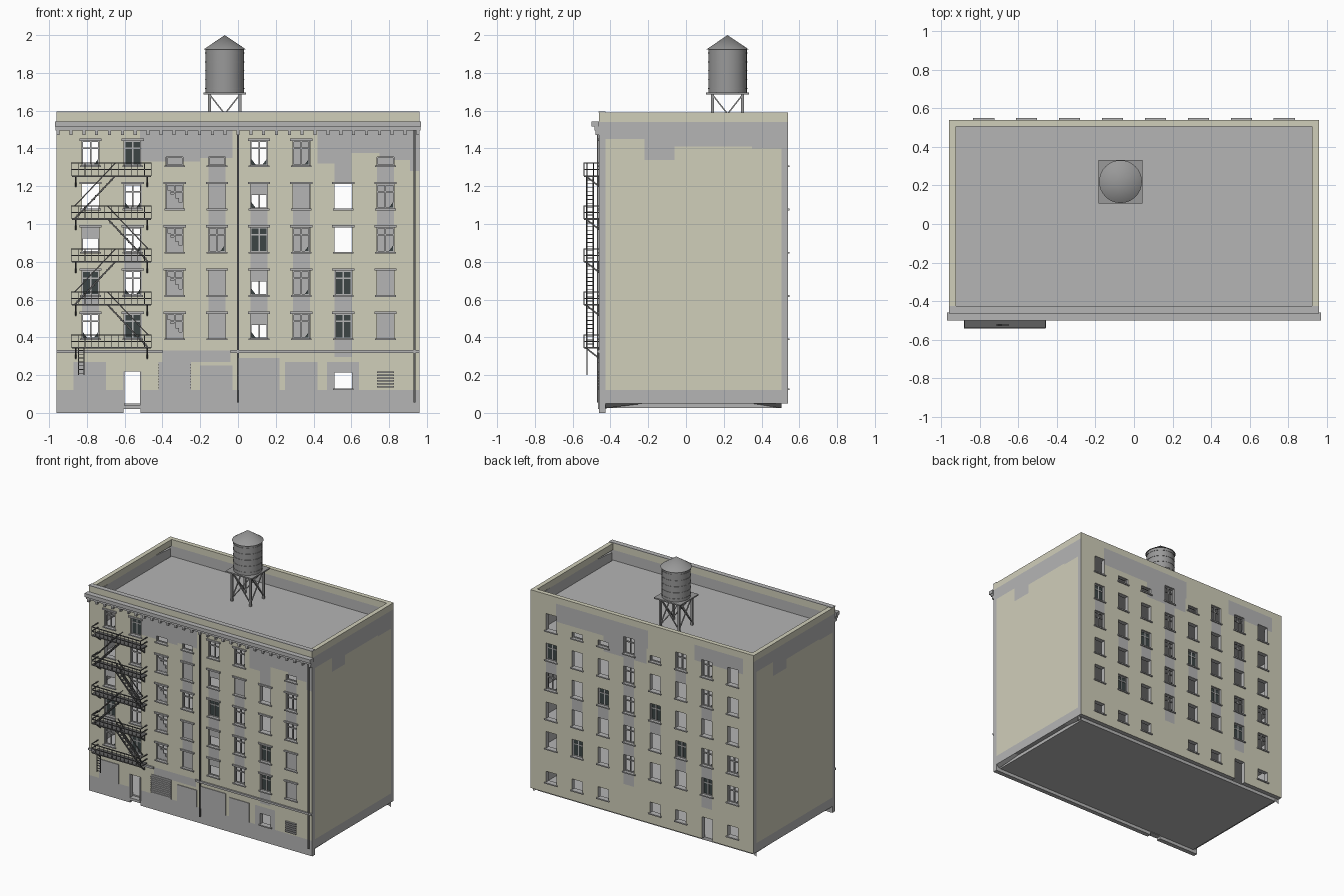
import bpy, bmesh
from math import pi
from mathutils import Matrix, Vector

if "Cube" in bpy.data.objects:
    bpy.data.objects.remove(bpy.data.objects["Cube"])


def material(name, r, g, b):
    m = bpy.data.materials.new(name)
    m.use_nodes = True
    m.diffuse_color = (r, g, b, 1)
    m.node_tree.nodes["Principled BSDF"].inputs["Base Color"].default_value = (r, g, b, 1)
    return m


CREAM = material("cream_stucco", .63, .62, .49)
GREY = material("grey_plaster", .46, .46, .46)
IRON = material("dark_iron", .12, .12, .12)
TANK = material("tank_grey", .32, .32, .32)
GLASS = material("dark_glass", .045, .06, .06)

CY = .04            # depth centre of the building
W, D = .96, .5      # half width, half depth
THICK = .035
TOP = 1.54          # wall top below the parapet
ROOF = 1.46
PITCH = .223        # window column spacing
HALF = .045         # half window width
COLS = [(i - 3.5) * PITCH for i in range(8)]


def box(bm, x0, x1, y0, y1, z0, z1):
    mat = Matrix.Translation(((x0 + x1) / 2, (y0 + y1) / 2, (z0 + z1) / 2))
    bmesh.ops.create_cube(bm, size=1, matrix=mat @ Matrix.Diagonal((x1 - x0, y1 - y0, z1 - z0, 1)))


def bar(bm, p, q, r):
    p, q = Vector(p), Vector(q)
    rot = (q - p).to_track_quat('Z', 'Y').to_matrix().to_4x4()
    size = Matrix.Diagonal((2 * r, 2 * r, (q - p).length, 1))
    bmesh.ops.create_cube(bm, size=1, matrix=Matrix.Translation((p + q) / 2) @ rot @ size)


def drum(bm, x, y, z0, z1, r0, r1):
    bmesh.ops.create_cone(bm, cap_ends=True, segments=32, radius1=r0, radius2=r1, depth=z1 - z0,
                          matrix=Matrix.Translation((x, y, (z0 + z1) / 2)))


def finish(bm, name, mats, turn=None, smooth=False):
    me = bpy.data.meshes.new(name)
    bm.to_mesh(me)
    bm.free()
    for m in mats:
        me.materials.append(m)
    ob = bpy.data.objects.new(name, me)
    bpy.context.scene.collection.objects.link(ob)
    if turn is not None:
        ob.location.y = CY
        ob.rotation_euler.z = turn
    if smooth:
        bpy.ops.object.select_all(action='DESELECT')
        ob.select_set(True)
        bpy.context.view_layer.objects.active = ob
        bpy.ops.object.shade_smooth_by_angle()
    return ob


def inside(rects, u, v):
    return any(a < u < b and c < v < d for a, b, c, d in rects)


# Wall: a grid of cells, left open at the windows and grey in the bare patches
def wall(name, turn, half, dist, z0, holes, patches):
    rects = holes + patches
    us = sorted({round(min(max(u, -half), half), 3) for r in rects for u in r[:2]} | {-half, half})
    vs = sorted({round(min(max(v, z0), TOP), 3) for r in rects for v in r[2:]} | {z0, TOP})
    bm = bmesh.new()
    grid = [[bm.verts.new((u, -dist, v)) for v in vs] for u in us]
    for i in range(len(us) - 1):
        for j in range(len(vs) - 1):
            u, v = (us[i] + us[i + 1]) / 2, (vs[j] + vs[j + 1]) / 2
            if not inside(holes, u, v):
                f = bm.faces.new((grid[i][j], grid[i + 1][j], grid[i + 1][j + 1], grid[i][j + 1]))
                f.material_index = int(inside(patches, u, v))
    bmesh.ops.delete(bm, geom=[v for v in bm.verts if not v.link_faces], context='VERTS')
    ob = finish(bm, name, [CREAM, GREY], turn)
    mod = ob.modifiers.new("thickness", 'SOLIDIFY')
    mod.thickness, mod.offset = THICK, -1
    mod.material_offset = mod.material_offset_rim = 1


# Window codes: o open, f broken frame, d dark glass, h half boarded, b boarded,
# s stepped infill, l low opening; a capital adds a bare strip below
def facade(name, turn, z0, rows, holes, patches, lintels):
    frame, glass, trim = bmesh.new(), bmesh.new(), bmesh.new()
    holes, patches = list(holes), list(patches)
    y = .02 - D
    for k, row in enumerate(rows):
        ground = k == len(rows) - 1
        base, h = (.13, .085) if ground else (1.31 - .229 * k, .13)
        for u, code in zip(COLS, row):
            if code == '.':
                continue
            if code.isupper():
                patches.append((u - HALF, u + HALF, base - .099, base))
            c, a, b = code.lower(), u - HALF, u + HALF
            t = base + (.045 if c == 'l' else h)
            m = base + h * .7
            holes.append((a, b, base, t))
            box(trim, a - .01, b + .01, -D - .009, -D + .01, base - .009, base)
            if lintels and not ground and c != 'l':
                box(trim, a - .014, b + .014, -D - .009, -D + .01, t, t + .012)
            if c != 'o':
                for p, q in ((a, a + .006), (b - .006, b)):
                    box(frame, p, q, y - .005, y + .005, base, t)
                for p, q in ((base, base + .006), (t - .006, t)):
                    box(frame, a, b, y - .005, y + .005, p, q)
            if c in 'fds':
                box(frame, u - .004, u + .004, y - .005, y + .005, base, t)
                box(frame, a, b, y - .005, y + .005, m - .004, m + .004)
            if c == 'd':
                box(glass, a, b, y - .001, y + .001, base, t)
            if c == 'f':
                glass.faces.new([glass.verts.new(p) for p in
                                 ((b - .03, y, base), (b, y, base), (b, y, base + .04))])
            if c in 'bh':
                box(frame, a, b, y - .008, y, base if c == 'b' else base + h * .55, t)
            if c == 's':
                for s in range(4):
                    box(frame, a + s * .0225, a + s * .0225 + .0225, y - .003, y + .008,
                        base, t - .03 - s * .022)
    wall(name + "_wall", turn, W, D, z0, holes, patches)
    finish(frame, name + "_window_frames", [GREY], turn)
    finish(glass, name + "_window_glass", [GLASS], turn)
    finish(trim, name + "_sills", [GREY], turn)


# Front and back walls
panels = [(-.87, -.7, .12, .27), (-.42, -.25, .12, .27), (-.2, -.03, .12, .25),
          (0, .22, .12, .29), (.25, .42, .12, .27)]
front_patches = panels + [
    (-W, W, 0, .12), (-.4, -.04, .27, .33), (.47, .64, .12, .27),
    (-.52, -.2, 1.33, TOP), (-.2, -.03, 1.35, TOP), (.42, .51, 1.32, TOP), (.51, .6, 1.22, TOP),
    (.6, .75, 1.375, TOP), (.75, .91, 1.34, TOP), (.91, W, 1.28, TOP)]
door = (-.605, -.515)
facade("front", 0, 0, ["fdlLff.L", "ofsBHBoF", "hFsfDFof", "DfsBHFDb", "fdsbhfDb", "......o."],
       [(*door, 0, .22)], front_patches, True)
back_rows = ["ofFlFllo", "oFooFooD", "oooDFDOf", "fFDoFooo", "fDooFodo", "o.oo.ooo"]
facade("back", pi, .05, [r[::-1] for r in back_rows], [(-door[1], -door[0], .05, .22)],
       [(-.74, .05, 1.4, TOP), (-.33, .04, 1.28, TOP), (.45, .87, 1.42, TOP)], False)

# Side walls between front and back
side_patches = [(-D, -.26, 1.45, TOP), (-.26, -.1, 1.34, TOP), (-.1, .31, 1.41, TOP),
                (.31, D, 1.4, TOP), (-D, D, 0, .12)]
for name, turn in (("right_side_wall", pi / 2), ("left_side_wall", -pi / 2)):
    wall(name, turn, D - THICK, W, .05, [], side_patches)

# Parapet ring
bm = bmesh.new()
back, front = CY + D, CY - D
for x0, x1, y0, y1 in ((-W, W, front, front + THICK), (-W, W, back - THICK, back),
                       (-W, THICK - W, front + THICK, back - THICK),
                       (W - THICK, W, front + THICK, back - THICK)):
    box(bm, x0, x1, y0, y1, TOP, 1.59)
finish(bm, "parapet", [CREAM])

# Roof, storey floors, inner partitions and base slab
bm = bmesh.new()
ix, iy = W - THICK, D - THICK
for z in [ROOF - .02] + [1.24 - .229 * i for i in range(5)]:
    box(bm, -ix, ix, CY - iy, CY + iy, z, z + .02)
box(bm, -ix, ix, CY - iy, CY + iy, .025, .05)
for a, b in ((-.45, 0), (.22, .44), (.67, ix)):
    box(bm, a, b, CY - .01, CY + .01, .05, ROOF - .02)
finish(bm, "roof_and_floors", [GREY])

# Cornice with dentils, coping and string course
bm = bmesh.new()
box(bm, -.97, .97, -.5, front, 1.515, 1.543)
box(bm, -.965, .965, -.485, front, 1.495, 1.515)
box(bm, -W, W, front - .004, front + THICK, 1.59, 1.595)
for i in range(29):
    x = -.952 + i * .068
    box(bm, x - .008, x + .008, -.48, front, 1.472, 1.495)
for a, b in ((-W, -.4), (-.04, W)):
    box(bm, a, b, front - .012, front, .318, .333)
finish(bm, "cornice", [GREY])

# Ground floor panels, shutter, louvre and door step
bm = bmesh.new()
for a, b, c, d in panels:
    box(bm, a, b, front - .005, front, c, d)
for a, b, z0, n in ((-.42, -.25, .13, 9), (.735, .825, .135, 6)):
    for i in range(n):
        box(bm, a, b, front - .012, front, z0 + i * .015, z0 + i * .015 + .008)
box(bm, *door, front - .005, front + .04, .02, .04)
for x in door:
    box(bm, x - .004, x + .004, front - .006, front, .04, .22)
finish(bm, "ground_floor_panels", [GREY])

# Downspouts
bm = bmesh.new()
for x in (0, .935):
    bar(bm, (x, front - .007, .055), (x, front - .007, 1.5), .005)
finish(bm, "downspouts", [IRON])

# Fire escape: landings with railings, flights and a drop ladder
bm = bmesh.new()
left, right, out, step, rail = -.88, -.46, -.54, .2275, .068
for k in range(5):
    z = 1.254 - k * step
    box(bm, left, right, out, front, z - .004, z + .004)
    for h in (rail, rail / 2):
        bar(bm, (left, out, z + h), (right, out, z + h), .003)
        for x in (left, right):
            bar(bm, (x, out, z + h), (x, front, z + h), .003)
    for i in range(13):
        x = left + (right - left) * i / 12
        bar(bm, (x, out, z), (x, out, z + rail), .0015)
    for x in (left + .02, right - .02):
        bar(bm, (x, out + .01, z), (x, front, z - .055), .004)
        bar(bm, (x, front - .003, z), (x, front - .003, z - .055), .004)
    if k < 4:
        top, low = (-.65, -.865) if k % 2 == 0 else (-.69, -.475)
        for y in (-.525, -.49):
            bar(bm, (top, y, z), (low, y, z - step), .004)
            bar(bm, (top, y, z + rail), (low, y, z - step + rail), .003)
        for i in range(1, 11):
            x, zz = top + (low - top) * i / 11, z - step * i / 11
            box(bm, x - .009, x + .009, -.525, -.49, zz - .002, zz + .002)
for x in (-.845, -.815):
    bar(bm, (x, -.525, .2), (x, -.525, .345), .003)
for i in range(7):
    bar(bm, (-.845, -.525, .21 + i * .02), (-.815, -.525, .21 + i * .02), .002)
finish(bm, "fire_escape", [IRON])

# Water tower: tank with hoops and cone, then stand with braces
tx, ty, leg = -.07, .22, .08
bm = bmesh.new()
drum(bm, tx, ty, 1.695, 1.925, .102, .102)
for i in range(5):
    z = 1.715 + i * .047
    drum(bm, tx, ty, z, z + .004, .1045, .1045)
drum(bm, tx, ty, 1.925, 2, .111, 0)
finish(bm, "water_tank", [TANK], smooth=True)
bm = bmesh.new()
box(bm, tx - .113, tx + .113, ty - .113, ty + .113, 1.685, 1.695)
corners = [(tx + a * leg, ty + b * leg) for a, b in ((-1, -1), (1, -1), (1, 1), (-1, 1))]
for i, p in enumerate(corners):
    q = corners[(i + 1) % 4]
    bar(bm, (*p, ROOF), (*p, 1.685), .008)
    bar(bm, (*p, ROOF + .02), (*q, 1.685), .0035)
    bar(bm, (*q, ROOF + .02), (*p, 1.685), .0035)
finish(bm, "tank_stand", [TANK])
